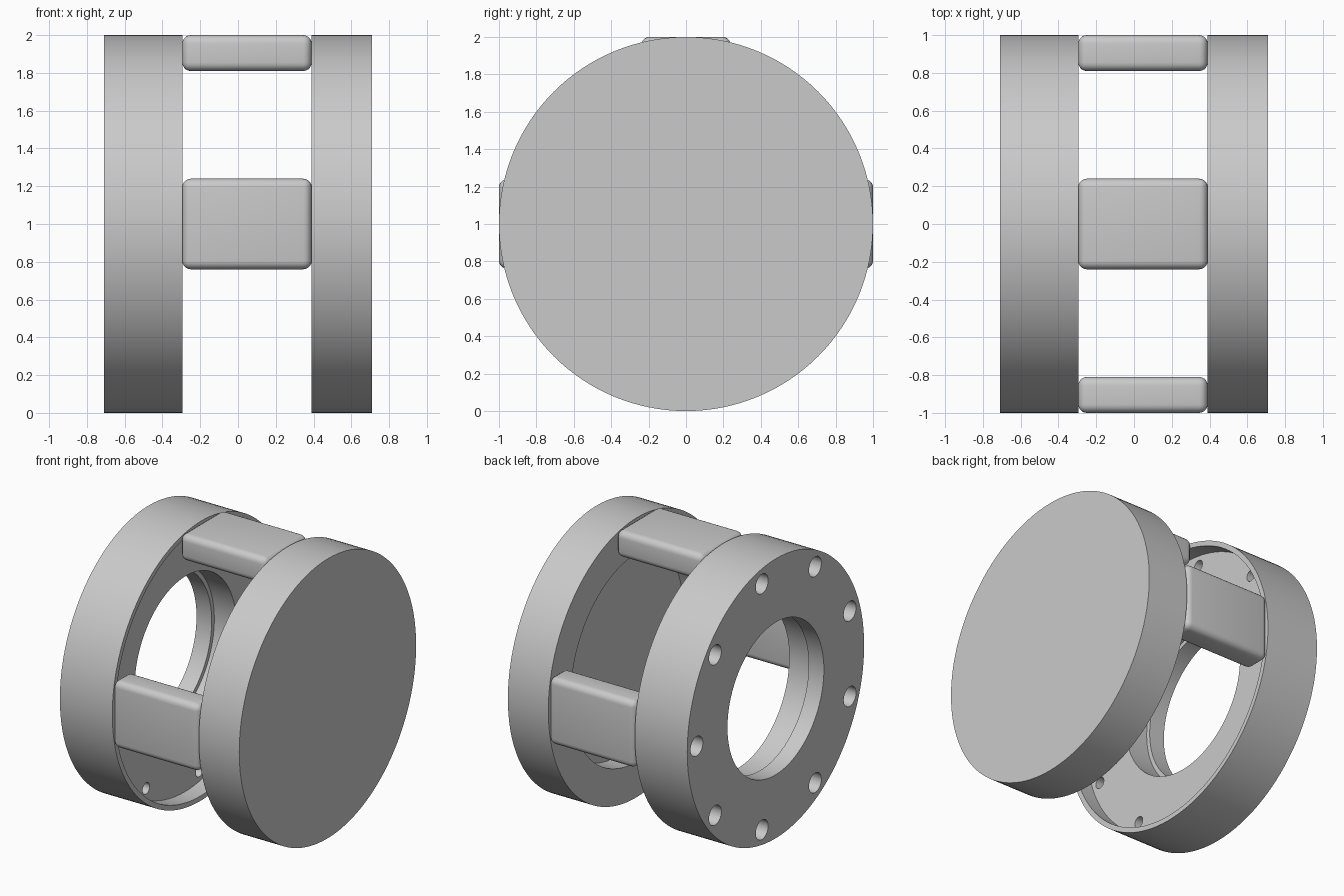
import bpy, bmesh, math
from mathutils import Matrix, Vector

if "Cube" in bpy.data.objects:
    bpy.data.objects.remove(bpy.data.objects["Cube"])

grey = bpy.data.materials.new("light_grey")
grey.diffuse_color = (0.59, 0.59, 0.59, 1)
grey.use_nodes = True
grey.node_tree.nodes["Principled BSDF"].inputs["Base Color"].default_value = grey.diffuse_color
AXIS_Z = 1.0


def finish(bm, name):
    bmesh.ops.recalc_face_normals(bm, faces=bm.faces)
    mesh = bpy.data.meshes.new(name)
    bm.to_mesh(mesh)
    bm.free()
    mesh.materials.append(grey)
    obj = bpy.data.objects.new(name, mesh)
    bpy.context.collection.objects.link(obj)
    return obj


def lathe(bm, profile, steps, y=0.0, z=AXIS_Z):
    """Closed solid turned about an x-parallel axis; radius 0 caps with one face."""
    rings = []
    for x, r in profile:
        if r > 0:
            rings.append([bm.verts.new((x, y + r * math.sin(2 * math.pi * i / steps),
                                        z + r * math.cos(2 * math.pi * i / steps)))
                          for i in range(steps)])
        else:
            rings.append(None)
    for a, b in zip(rings, rings[1:] + rings[:1]):
        if a and b:
            for i in range(steps):
                j = (i + 1) % steps
                bm.faces.new((a[i], a[j], b[j], b[i]))
        elif a or b:
            bm.faces.new(a or b)


def smooth(obj, angle=30):
    bpy.ops.object.select_all(action='DESELECT')
    obj.select_set(True)
    bpy.context.view_layer.objects.active = obj
    bpy.ops.object.shade_smooth_by_angle(angle=math.radians(angle))


# Flange ring: stepped bore and a shallow recess on the inner side
bm = bmesh.new()
lathe(bm, [(-0.71, 0.545), (-0.71, 1.0), (-0.295, 1.0), (-0.295, 0.965),
           (-0.415, 0.965), (-0.415, 0.575), (-0.59, 0.575), (-0.59, 0.545)], 128)
flange = finish(bm, "flange_ring")

# Nine counterbored bolt holes
bm = bmesh.new()
for k in range(9):
    a = math.radians(30 + 40 * k)
    lathe(bm, [(-0.8, 0), (-0.8, 0.07), (-0.56, 0.07), (-0.56, 0.04),
               (-0.36, 0.04), (-0.36, 0)], 32,
          y=-0.893 * math.sin(a), z=AXIS_Z + 0.893 * math.cos(a))
cutter = finish(bm, "bolt_hole_cutter")
cutter.hide_render = True
mod = flange.modifiers.new("bolt_holes", 'BOOLEAN')
mod.operation = 'DIFFERENCE'
mod.solver = 'EXACT'
mod.object = cutter
bpy.context.view_layer.objects.active = flange
bpy.ops.object.modifier_apply(modifier=mod.name)
bpy.data.objects.remove(cutter)
smooth(flange)

# End cap: solid outside, round pocket on the inner side
bm = bmesh.new()
lathe(bm, [(0.71, 0), (0.71, 1.0), (0.39, 1.0), (0.39, 0.745),
           (0.54, 0.745), (0.54, 0)], 128)
smooth(finish(bm, "end_cap"))

# Three rounded bridge blocks: top, front and back
for name, angle in (("top_block", 0), ("front_block", 90), ("back_block", -90)):
    bm = bmesh.new()
    bmesh.ops.create_cube(bm, size=1)
    bmesh.ops.scale(bm, vec=(0.685, 0.48, 0.19), verts=bm.verts)
    bmesh.ops.bevel(bm, geom=bm.edges[:], offset=0.045, segments=5,
                    profile=0.5, affect='EDGES')
    bmesh.ops.translate(bm, vec=(0.0475, 0, 0.905), verts=bm.verts)
    place = Matrix.Translation(Vector((0, 0, AXIS_Z))) @ Matrix.Rotation(math.radians(angle), 4, 'X')
    bmesh.ops.transform(bm, matrix=place, verts=bm.verts)
    smooth(finish(bm, name))
